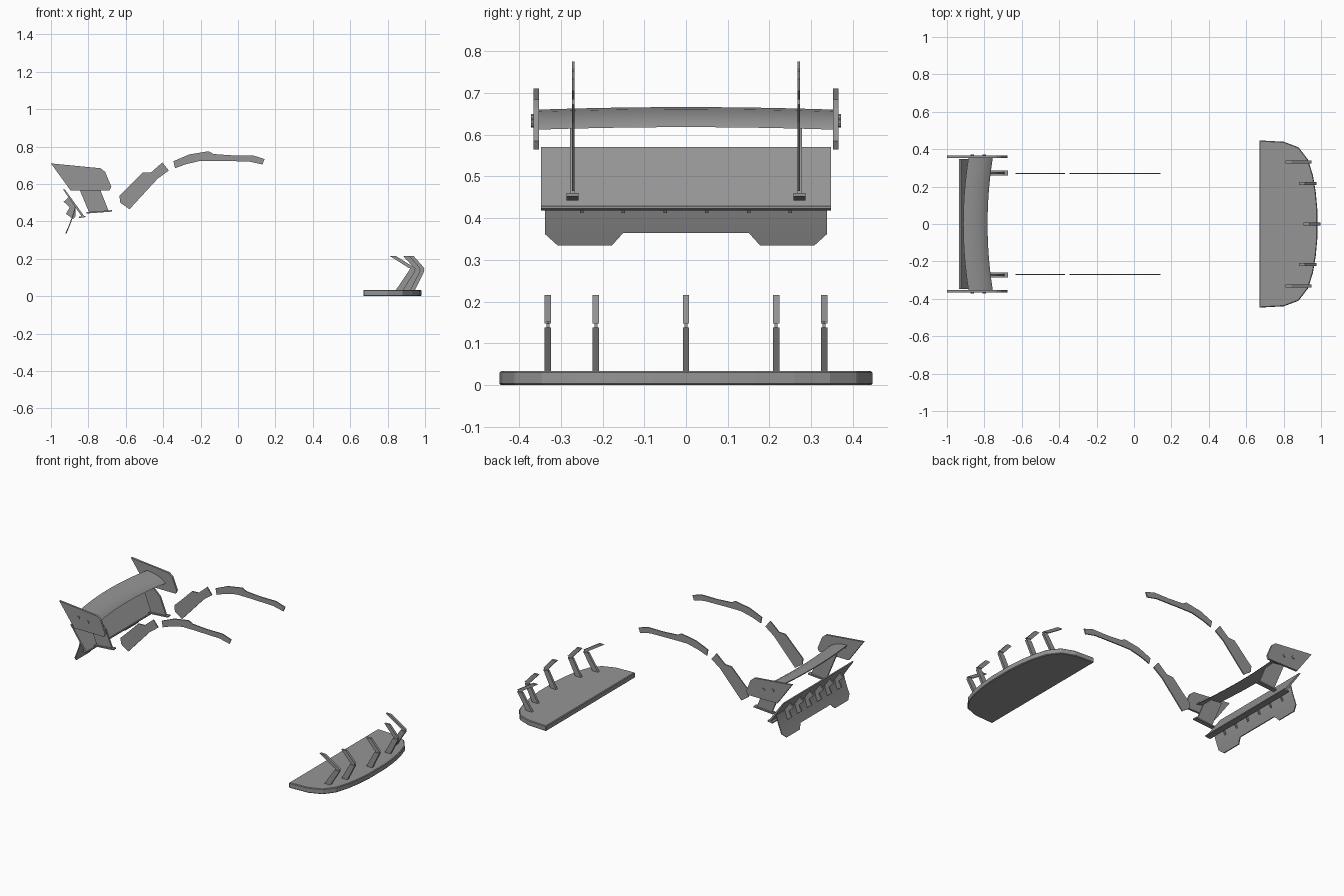
import bpy, bmesh, math

cube = bpy.data.objects.get("Cube")
if cube:
    bpy.data.objects.remove(cube)

grey = bpy.data.materials.new("grey")
grey.use_nodes = True
GREY = (0.3, 0.3, 0.3, 1)
grey.diffuse_color = GREY
grey.node_tree.nodes["Principled BSDF"].inputs["Base Color"].default_value = GREY


def finish(name, bm, smooth=False):
    bmesh.ops.recalc_face_normals(bm, faces=bm.faces)
    mesh = bpy.data.meshes.new(name)
    bm.to_mesh(mesh)
    bm.free()
    mesh.materials.append(grey)
    ob = bpy.data.objects.new(name, mesh)
    bpy.context.collection.objects.link(ob)
    if smooth:
        bpy.ops.object.select_all(action='DESELECT')
        ob.select_set(True)
        bpy.context.view_layer.objects.active = ob
        bpy.ops.object.shade_smooth_by_angle(angle=math.radians(35))
    return ob


def extrude(name, points, offset, smooth=False):
    """Closed 3D outline made solid along an offset vector."""
    bm = bmesh.new()
    face = bm.faces.new([bm.verts.new(p) for p in points])
    top = bmesh.ops.extrude_face_region(bm, geom=[face])["geom"]
    bmesh.ops.translate(bm, vec=offset, verts=[v for v in top if isinstance(v, bmesh.types.BMVert)])
    return finish(name, bm, smooth)


def plate(name, profile, y, thick):
    """Upright plate with an x-z profile, centred on y."""
    return extrude(name, [(x, y - thick / 2, z) for x, z in profile], (0, thick, 0))


def loft(name, sections, smooth=True):
    """Solid skinned through matching closed sections."""
    bm = bmesh.new()
    rings = [[bm.verts.new(p) for p in s] for s in sections]
    n = len(rings[0])
    for a, b in zip(rings, rings[1:]):
        for i in range(n):
            j = (i + 1) % n
            bm.faces.new((a[i], a[j], b[j], b[i]))
    bm.faces.new(rings[0])
    bm.faces.new(rings[-1])
    return finish(name, bm, smooth)


# Front splitter with a rounded nose
half = [(0.67, 0.447), (0.8, 0.44), (0.88, 0.41), (0.93, 0.345),
        (0.957, 0.26), (0.972, 0.17), (0.98, 0.08)]
outline = half + [(x, -y) for x, y in reversed(half)]
splitter = extrude("front_splitter", [(x, y, 0) for x, y in outline], (0, 0, 0.034))
bevel = splitter.modifiers.new("soft_edges", 'BEVEL')
bevel.width = 0.004
bevel.segments = 1

# Bent support rods standing on the splitter: y, foot x, elbow x, tip x
rods = [(0, 0.945, 0.998, 0.905), (0.216, 0.922, 0.977, 0.882), (0.331, 0.882, 0.95, 0.81)]
for y, foot, elbow, tip in rods:
    for side in ((1, -1) if y else (1,)):
        yy = y * side
        plate("rod_lower", [(foot, 0.03), (elbow, 0.138), (elbow - 0.035, 0.138),
                            (foot - 0.06 + 0.02, 0.03)], yy, 0.015)
        plate("rod_joint", [(elbow - 0.003, 0.136), (elbow - 0.006, 0.152),
                            (elbow - 0.03, 0.152), (elbow - 0.034, 0.136)], yy, 0.007)
        plate("rod_upper", [(elbow, 0.148), (tip + 0.033, 0.216), (tip, 0.216),
                            (elbow - 0.035, 0.15)], yy, 0.015)

# Long and short side blades
long_blade = [(-0.345, 0.722), (-0.26, 0.758), (-0.157, 0.775), (-0.13, 0.76), (-0.03, 0.753),
              (0.08, 0.753), (0.142, 0.733), (0.131, 0.704), (0.06, 0.72), (-0.12, 0.724),
              (-0.2, 0.724), (-0.28, 0.705), (-0.337, 0.684)]
short_blade = [(-0.634, 0.538), (-0.59, 0.58), (-0.51, 0.66), (-0.465, 0.662), (-0.404, 0.715),
               (-0.37, 0.672), (-0.43, 0.628), (-0.58, 0.465), (-0.63, 0.5)]
end_plate = [(-1.0, 0.71), (-0.735, 0.684), (-0.71, 0.664), (-0.677, 0.585),
             (-0.687, 0.565), (-0.895, 0.565)]
strut = [(-0.87, 0.625), (-0.79, 0.617), (-0.735, 0.565), (-0.69, 0.452), (-0.795, 0.445)]
foot = [(-0.81, 0.442), (-0.675, 0.452), (-0.675, 0.46), (-0.81, 0.45)]

for side in (1, -1):
    plate("long_side_blade", long_blade, 0.27 * side, 0.007)
    plate("short_side_blade", short_blade, 0.27 * side, 0.007)
    plate("wing_end_plate", end_plate, 0.359 * side, 0.013)
    plate("wing_strut", strut, 0.272 * side, 0.011)
    plate("strut_foot", foot, 0.272 * side, 0.028)
    # Bolts through the end plate
    for x, z in ((-0.865, 0.64), (-0.8, 0.627)):
        ring = [(x + 0.01 * math.cos(a), z + 0.01 * math.sin(a))
                for a in (i * math.tau / 10 for i in range(10))]
        plate("end_plate_bolt", ring, 0.359 * side, 0.024)

# Rear wing bowed backwards at the middle
airfoil = [(-0.755, 0.612), (-0.765, 0.623), (-0.8, 0.642), (-0.845, 0.655), (-0.885, 0.66),
           (-0.885, 0.654), (-0.84, 0.64), (-0.79, 0.619)]
sections = []
for i in range(17):
    t = i / 8 - 1
    bow = 1 - t * t
    sections.append([(x - 0.028 * bow, 0.353 * t, z + 0.006 * bow) for x, z in airfoil])
loft("rear_wing", sections)

# Sloping rear panel with a lip along its bottom edge
W = 0.347
panel = [(-0.935, 0.57), (-0.925, 0.57), (-0.82, 0.425), (-0.835, 0.425)]
plate("rear_panel", panel, 0, 2 * W)
plate("rear_panel_lip", [(-0.85, 0.418), (-0.815, 0.423), (-0.815, 0.429), (-0.85, 0.426)], 0, 2 * W)

# Notched flap hanging below the panel
side_half = [(0.15, 0.365), (0.177, 0.335), (0.308, 0.335), (0.338, 0.362), (0.338, 0.475)]
flap = side_half + [(-y, z) for y, z in reversed(side_half)]


def flap_x(z):
    return -0.873 - 0.05 * ((0.475 - z) / 0.14) ** 1.2


bm = bmesh.new()
face = bm.faces.new([bm.verts.new((0, y, z)) for y, z in flap])
for z in (0.365, 0.39, 0.42, 0.45):
    bmesh.ops.bisect_plane(bm, geom=bm.verts[:] + bm.edges[:] + bm.faces[:],
                           plane_co=(0, 0, z), plane_no=(0, 0, 1))
for v in bm.verts:
    v.co.x = flap_x(v.co.z)
top = bmesh.ops.extrude_face_region(bm, geom=bm.faces[:])["geom"]
bmesh.ops.translate(bm, vec=(0.006, 0, 0), verts=[v for v in top if isinstance(v, bmesh.types.BMVert)])
finish("rear_flap", bm, True)

# Hooked fins between panel and flap
hook = [(-0.905, 0.53), (-0.932, 0.505), (-0.9, 0.475), (-0.92, 0.44), (-0.88, 0.412),
        (-0.868, 0.43), (-0.868, 0.475)]
for i in range(6):
    plate("rear_fin", hook, -0.25 + 0.1 * i, 0.008)
